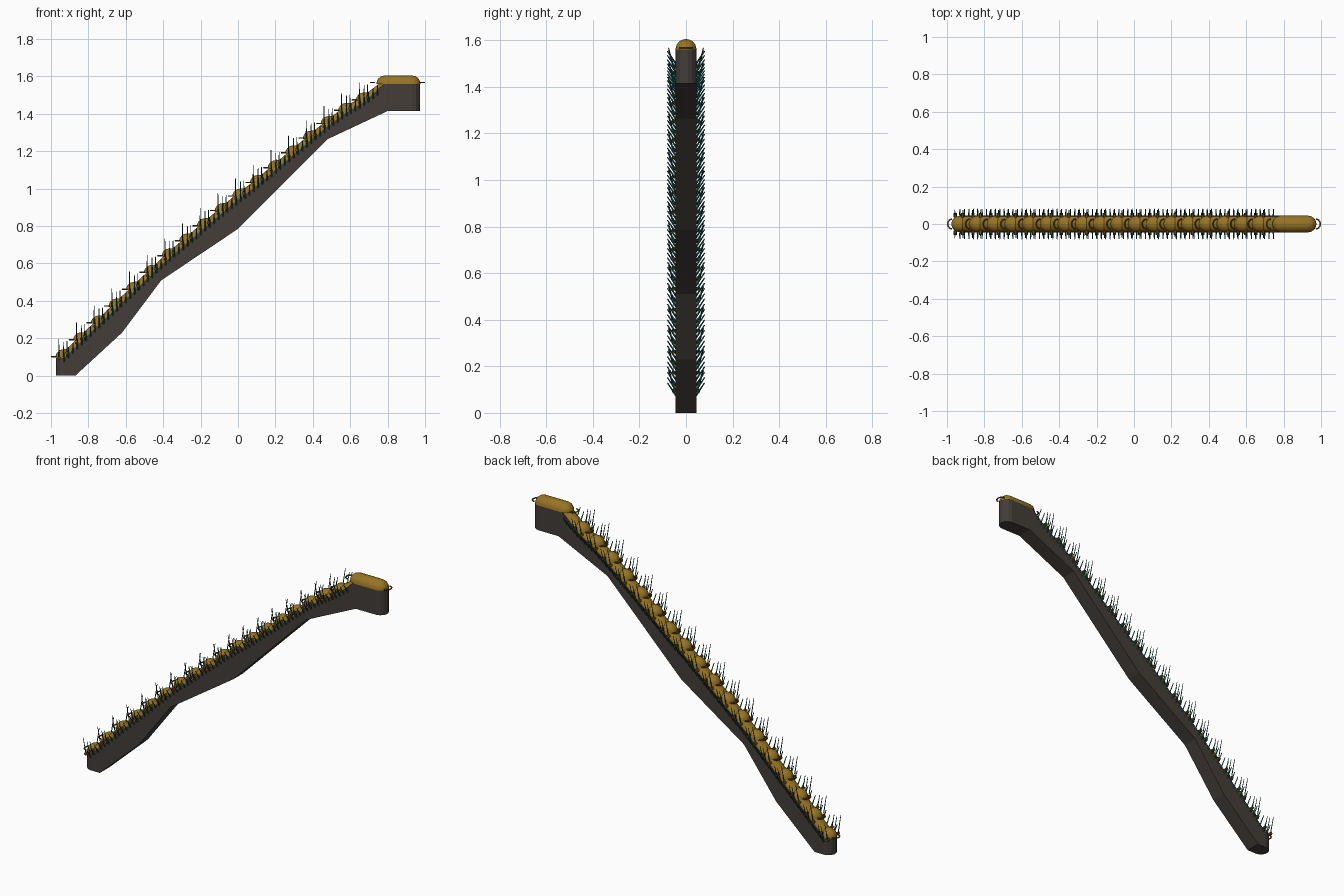
import bpy, bmesh, math
from mathutils import Vector

if "Cube" in bpy.data.objects:
    bpy.data.objects.remove(bpy.data.objects["Cube"])


def material(name, rgb):
    m = bpy.data.materials.new(name)
    m.diffuse_color = (*rgb, 1)
    m.use_nodes = True
    m.node_tree.nodes["Principled BSDF"].inputs["Base Color"].default_value = m.diffuse_color
    return m


STONE = material("dark stone", (0.058, 0.047, 0.040))
GOLD = material("old gold", (0.31, 0.175, 0.018))
BRONZE = material("dark bronze", (0.15, 0.08, 0.015))
TEAL = material("deep teal", (0.010, 0.14, 0.15))
GREEN = material("dark green", (0.012, 0.055, 0.04))

R = 0.045          # half width of the stair
TOP = [(-0.975, 0.095), (-0.94, 0.10), (-0.395, 0.62), (-0.02, 0.94), (0.08, 1.015),
       (0.46, 1.333), (0.56, 1.41), (0.67, 1.475), (0.78, 1.56), (0.975, 1.56)]
BOTTOM = [(-0.975, 0), (-0.87, 0), (-0.62, 0.23), (-0.41, 0.51), (0, 0.785),
          (0.48, 1.265), (0.80, 1.415), (0.975, 1.415)]


def at(curve, x):
    """Height of a polyline at x."""
    for (x0, z0), (x1, z1) in zip(curve, curve[1:]):
        if x <= x1:
            return z0 + (z1 - z0) * (x - x0) / (x1 - x0)
    return curve[-1][1]


def finish(name, bm, mats, smooth=False):
    bmesh.ops.recalc_face_normals(bm, faces=bm.faces)
    me = bpy.data.meshes.new(name)
    bm.to_mesh(me)
    bm.free()
    ob = bpy.data.objects.new(name, me)
    bpy.context.collection.objects.link(ob)
    for m in mats:
        me.materials.append(m)
    if smooth:
        bpy.ops.object.select_all(action='DESELECT')
        ob.select_set(True)
        bpy.context.view_layer.objects.active = ob
        bpy.ops.object.shade_smooth_by_angle(angle=math.radians(40))
    return ob


def loft(bm, rings, mat=0):
    """Skin closed rings of points and cap both ends."""
    vs = [[bm.verts.new(p) for p in r] for r in rings]
    n = len(vs[0])
    faces = [bm.faces.new((a[i], a[(i + 1) % n], b[(i + 1) % n], b[i]))
             for a, b in zip(vs, vs[1:]) for i in range(n)]
    faces += [bm.faces.new(vs[0]), bm.faces.new(vs[-1])]
    for f in faces:
        f.material_index = mat


def half_round(x, r, z, n=12):
    return [(x, r * math.cos(math.pi * i / n), z + r * math.sin(math.pi * i / n))
            for i in range(n + 1)]


def half_capsule(bm, x0, x1, z, r):
    angles = [math.radians(a) for a in (4, 20, 40, 65, 90)]
    left = [half_round(x0 + r - r * math.cos(a), r * math.sin(a), z) for a in angles]
    right = [half_round(x1 - r + r * math.cos(a), r * math.sin(a), z) for a in angles[::-1]]
    loft(bm, left + right)


def bar(bm, a, b, r0, r1, mat=0, n=4):
    """Tapered rod between two points."""
    a, b = Vector(a), Vector(b)
    q = (b - a).to_track_quat('Z', 'Y')
    loft(bm, [[p + q @ Vector((r * math.cos(2 * math.pi * i / n),
                               r * math.sin(2 * math.pi * i / n), 0)) for i in range(n)]
              for p, r in ((a, r0), (b, r1))], mat)


# Stone base: slab with rounded ends in plan and a bent underside
ends = [math.radians(a) for a in (12, 35, 60, 90)]
stations = [(-0.975 + R * (1 - math.cos(a)), R * math.sin(a)) for a in ends]
stations += [(0.975 - R * (1 - math.cos(a)), R * math.sin(a)) for a in ends]
stations += [(x, R) for x, _ in TOP + BOTTOM if abs(x) < 0.92]
rings = []
for x, w in sorted(set(stations)):
    zb, zt = at(BOTTOM, x), at(TOP, x) - (0.015 if -0.93 < x < 0.78 else 0)
    rings.append([(x, -w, zb), (x, w, zb), (x, w, zt), (x, -w, zt)])
bm = bmesh.new()
loft(bm, rings)
finish("stone_base", bm, [STONE])

# Gold spine running up between the steps
bm = bmesh.new()
loft(bm, [half_round(x, 0.041, z - 0.02) for x, z in TOP[1:-1]])
finish("gold_spine", bm, [GOLD], True)

# Domed steps and long top landing
steps = [(-0.94 + 0.0945 * i, at(TOP, -0.94 + 0.0945 * i)) for i in range(18)]
bm = bmesh.new()
for x, z in steps:
    half_capsule(bm, x - 0.036, x + 0.066, z - 0.002, 0.044)
finish("domed_steps", bm, [GOLD], True)
bm = bmesh.new()
half_capsule(bm, 0.74, 0.975, 1.56, R)
finish("top_landing", bm, [GOLD], True)

# Thin bronze nose rings in front of each step, the landing and the top end
bm = bmesh.new()


def nose_ring(x, z, d):
    pts = [(x + d * 0.024 * math.cos(a), 0.027 * math.sin(a), z)
           for a in (math.radians(-90 + 22.5 * i) for i in range(9))]
    for a, b in zip(pts, pts[1:]):
        bar(bm, a, b, 0.004, 0.004, 0, 6)


for x, z in steps + [(0.765, 1.565)]:
    nose_ring(x - 0.032, z + 0.002, -1)
nose_ring(0.972, 1.567, 1)
finish("nose_rings", bm, [BRONZE], True)

# Small bronze sockets along both sides
bm = bmesh.new()
for x, z in steps:
    for s in (-1, 1):
        for dx in (-0.015, 0.025):
            zz = at(TOP, x + dx) - 0.003
            bar(bm, (x + dx, s * 0.035, zz), (x + dx, s * 0.06, zz), 0.009, 0.009, 0, 6)
finish("side_sockets", bm, [BRONZE])

# Slim upright blades beside each step
bm = bmesh.new()
for x, z in steps:
    for s in (-1, 1):
        for dx, h, mat in ((-0.018, 0.095, 1), (0.008, 0.08, 0), (0.026, 0.085, 1)):
            bar(bm, (x + dx, s * 0.05, z), (x + dx, s * 0.075, z + h), 0.0035, 0.0018, mat)
finish("upright_blades", bm, [TEAL, GREEN])

# Even row of short teal blades leaning out along both edges
bm = bmesh.new()
for i in range(72):
    x = -0.93 + i * 0.0236
    z = at(TOP, x)
    for s in (-1, 1):
        bar(bm, (x, s * 0.043, z - 0.035), (x, s * 0.08, z + 0.02), 0.0042, 0.0025)
finish("leaning_blades", bm, [TEAL])
